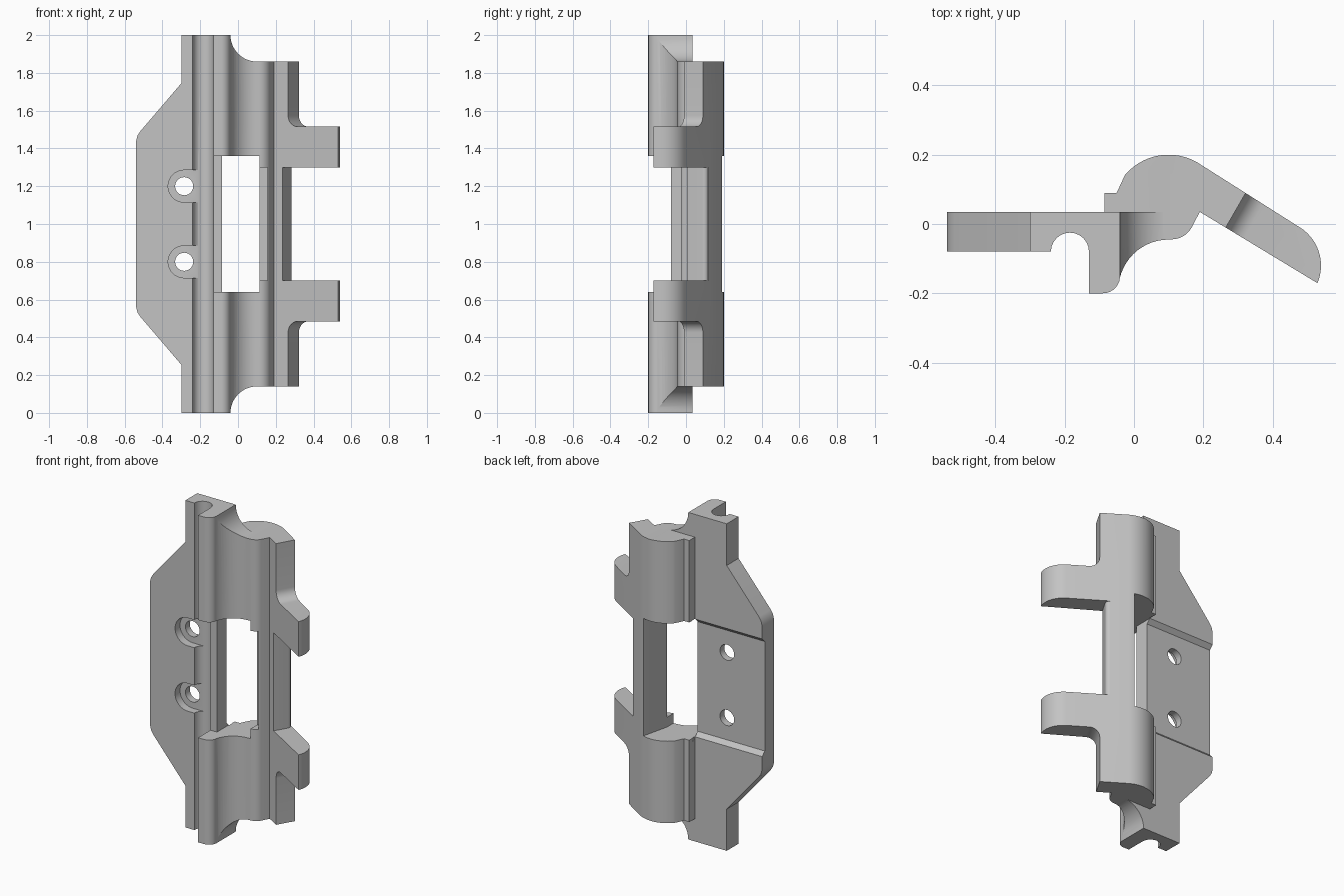
import bpy
import bmesh
from math import cos, sin, radians
from mathutils import Vector, Matrix

if "Cube" in bpy.data.objects:
    bpy.data.objects.remove(bpy.data.objects["Cube"])

grey = bpy.data.materials.new("plain grey")
grey.use_nodes = True
colour = (0.55, 0.55, 0.55, 1)
grey.diffuse_color = colour
grey.node_tree.nodes["Principled BSDF"].inputs["Base Color"].default_value = colour


def arc(cx, cy, r, a, b, n=12):
    """Points on an arc from angle a to b in degrees."""
    steps = [radians(a + (b - a) * i / n) for i in range(n + 1)]
    return [(cx + r * cos(t), cy + r * sin(t)) for t in steps]


def prism(name, outline, low, high, frame):
    """Extrude a 2D outline between low and high along the frame's third axis."""
    bm = bmesh.new()
    base = bm.faces.new([bm.verts.new((a, b, low)) for a, b in outline])
    new = bmesh.ops.extrude_face_region(bm, geom=[base])["geom"]
    verts = [v for v in new if isinstance(v, bmesh.types.BMVert)]
    bmesh.ops.translate(bm, verts=verts, vec=(0, 0, high - low))
    bm.transform(frame)
    bm.normal_update()
    bmesh.ops.recalc_face_normals(bm, faces=bm.faces)
    if bm.calc_volume(signed=True) < 0:
        bmesh.ops.reverse_faces(bm, faces=bm.faces)
    mesh = bpy.data.meshes.new(name)
    bm.to_mesh(mesh)
    bm.free()
    obj = bpy.data.objects.new(name, mesh)
    bpy.context.collection.objects.link(obj)
    return obj


def axes(u, v, w, origin=(0, 0, 0)):
    m = Matrix((u, v, w)).transposed().to_4x4()
    m.translation = Vector(origin)
    return m


PLAN = Matrix.Identity(4)
FRONT = axes((1, 0, 0), (0, 0, 1), (0, 1, 0))
SIDE = axes((0, 1, 0), (0, 0, 1), (1, 0, 0))
c, s = cos(radians(30)), sin(radians(30))
ROOT = (0.19, 0.035, 0)
ARM = axes((c, -s, 0), (0, 0, 1), (s, c, 0), ROOT)
ARM_PLAN = axes((c, -s, 0), (s, c, 0), (0, 0, 1), ROOT)

# Full cross-section: plate, groove, lip, hollow, arm, rounded back
section = [(-0.54, 0.035), (-0.54, -0.08)]
section += arc(-0.185, -0.08, 0.055, 180, 0)
section += [(-0.13, -0.2)]
section += arc(-0.09, -0.15, 0.05, -90, -15, 8)
section += arc(0.1, -0.19, 0.145, 167, 90)
section += arc(0.11, 0.02, 0.064, -85, -30, 8)
section += [(0.19, 0.035)]
section += arc(0.41, -0.12, 0.13, -23, 60)
section += arc(0.1, 0.035, 0.165, 60, 140, 20)
section += [(-0.05, 0.09), (-0.085, 0.09), (-0.085, 0.035)]
body = prism("hinge_bracket", section, 0, 2, PLAN)
cutters = []


def cut(outline, low, high, frame, mirror=False):
    """Cut a prism from the body, and its twin about mid height if asked."""
    for flip in ((False, True) if mirror else (False,)):
        pts = [(a, 2 - b) for a, b in outline] if flip else outline
        cutter = prism("cutter", pts, low, high, frame)
        cutter.hide_render = True
        mod = body.modifiers.new("cut", "BOOLEAN")
        mod.operation = "DIFFERENCE"
        mod.solver = "EXACT"
        mod.object = cutter
        cutters.append(cutter)


def rect(a0, b0, a1, b1):
    return [(a0, b0), (a1, b0), (a1, b1), (a0, b1)]


# Sloping, rounded outer corners of the plate
cut([(-0.7, 1.41), (-0.541, 1.41), (-0.539, 1.44), (-0.532, 1.468), (-0.518, 1.49),
     (-0.3, 1.745), (-0.3, 2.2), (-0.7, 2.2)], -0.5, 0.5, FRONT, True)
# Rounded back ends short of the plate, then curved shoulders
cut(rect(-0.2, 1.861, 0.15, 2.2), 0.035, 0.5, FRONT, True)
cut([(-0.04, 2.2)] + arc(0.1, 2, 0.14, 180, 270) + [(0.8, 1.86), (0.8, 2.2)],
    -0.5, 0.5, FRONT, True)
# Arm trimmed to two tabs with filleted roots
cut([(0.0875, 2.2)] + arc(0.1475, 1.575, 0.06, 180, 270, 8) + [(0.8, 1.515), (0.8, 2.2)],
    -0.3, 0.4, ARM, True)
# Bar between the tabs, with a rounded back edge
cut([(0.053, -0.3)] + arc(0.031, 0.09, 0.022, 0, 90, 6) +
    [(0.031, 0.4), (0.8, 0.4), (0.8, -0.3)], 0.7, 1.3, ARM_PLAN)
# Window with a slanted bar side, a front notch in the bar, and the lip gap
cut([(-0.086, -0.5), (0.115, -0.5), (0.115, 0.02), (0.16, 0.21), (0.16, 0.5),
     (-0.086, 0.5)], 0.64, 1.36, PLAN)
cut(rect(0, 0.7, 0.155, 1.3), -0.5, 0.02, FRONT)
cut(rect(-0.15, 0.64, 0, 1.36), -0.5, -0.08, FRONT)
# Shallow back recess with sloped ends
cut([(0.01, 0.665), (0.06, 0.615), (0.06, 1.385), (0.01, 1.335)], -0.8, -0.083, SIDE)
# Screw holes and open counterbores
cut([(-0.2, 1.285)] + arc(-0.285, 1.2, 0.085, 90, 270, 20) + [(-0.2, 1.115)],
    -0.5, -0.032, FRONT, True)
cut(arc(-0.285, 1.2, 0.048, 0, 345, 23), -0.5, 0.5, FRONT, True)

# Bake the cuts and remove the cutters
bpy.context.view_layer.update()
graph = bpy.context.evaluated_depsgraph_get()
baked = bpy.data.meshes.new_from_object(body.evaluated_get(graph))
body.modifiers.clear()
body.data = baked
body.data.name = "hinge_bracket"
for cutter in cutters:
    bpy.data.objects.remove(cutter)
body.data.materials.clear()
body.data.materials.append(grey)

bpy.ops.object.select_all(action="DESELECT")
body.select_set(True)
bpy.context.view_layer.objects.active = body
bpy.ops.object.shade_smooth_by_angle(angle=radians(25))
